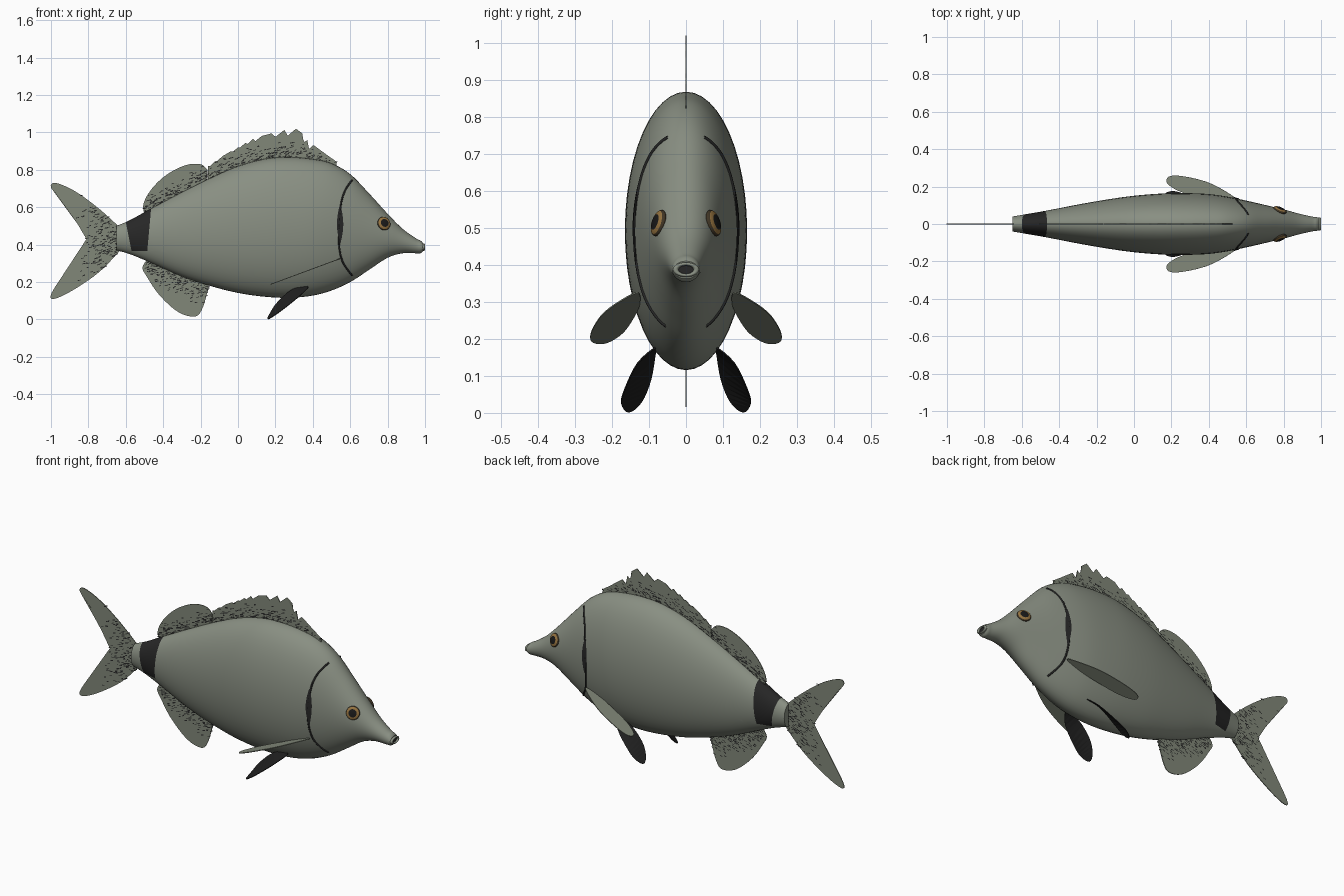
import bpy, bmesh, math, random
from mathutils import Vector

random.seed(4)
if "Cube" in bpy.data.objects:
    bpy.data.objects.remove(bpy.data.objects["Cube"])


def material(name, r, g, b):
    m = bpy.data.materials.new(name)
    m.use_nodes = True
    m.diffuse_color = (r, g, b, 1)
    bsdf = m.node_tree.nodes["Principled BSDF"]
    bsdf.inputs["Base Color"].default_value = (r, g, b, 1)
    bsdf.inputs["Roughness"].default_value = 0.6
    return m


SKIN = material("grey green skin", 0.25, 0.275, 0.225)
FIN = material("grey green fin", 0.22, 0.245, 0.19)
DARK = material("charcoal marking", 0.02, 0.02, 0.02)
PELVIC = material("black fin", 0.013, 0.013, 0.013)
RIM = material("brown eye rim", 0.05, 0.035, 0.018)
GOLD = material("gold iris", 0.30, 0.17, 0.05)
PUPIL = material("black pupil", 0.01, 0.01, 0.01)


def spline(pts, steps=6, closed=False):
    """Catmull-Rom curve through points of any dimension."""
    n, out = len(pts), []
    get = lambda i: pts[i % n] if closed else pts[max(0, min(n - 1, i))]
    for i in range(n if closed else n - 1):
        for k in range(steps):
            t = k / steps
            out.append(tuple(
                b + t / 2 * (c - a + t * (2*a - 5*b + 4*c - d + t * (3*(b - c) + d - a)))
                for a, b, c, d in zip(get(i - 1), get(i), get(i + 1), get(i + 2))))
    return out if closed else out + [tuple(pts[-1])]


def finish(name, bm, mats, smooth=True, angle=40):
    me = bpy.data.meshes.new(name)
    bm.to_mesh(me)
    bm.free()
    ob = bpy.data.objects.new(name, me)
    bpy.context.collection.objects.link(ob)
    for m in mats:
        me.materials.append(m)
    if smooth:
        bpy.ops.object.select_all(action='DESELECT')
        ob.select_set(True)
        bpy.context.view_layer.objects.active = ob
        bpy.ops.object.shade_smooth_by_angle(angle=math.radians(angle))
    return ob


# Body profile: x, top, bottom, half width
PROFILE = spline([
    (-.65, .50, .37, .04), (-.58, .53, .35, .052), (-.47, .59, .305, .071),
    (-.3, .68, .23, .104), (-.15, .755, .18, .130), (0, .82, .142, .151),
    (.15, .86, .121, .163), (.28, .868, .116, .165), (.4, .858, .128, .160),
    (.5, .835, .155, .146), (.6, .777, .2, .125), (.7, .675, .265, .102),
    (.8, .565, .33, .078), (.88, .485, .354, .056), (.95, .435, .354, .040),
    (.975, .422, .354, .037), (.988, .41, .363, .034)], 5)


def section(x):
    """Top, bottom and half width of the body at x."""
    for a, b in zip(PROFILE, PROFILE[1:]):
        if x <= b[0]:
            t = max(0, (x - a[0]) / (b[0] - a[0]))
            return [p + t * (q - p) for p, q in zip(a[1:], b[1:])]
    return PROFILE[-1][1:]


def skin_y(x, z):
    top, bot, half = section(x)
    u = (2 * z - top - bot) / (top - bot)
    return half * math.sqrt(max(0, 1 - u * u))


def skin_normal(x, z, e=0.004):
    dx = (skin_y(x + e, z) - skin_y(x - e, z)) / (2 * e)
    dz = (skin_y(x, z + e) - skin_y(x, z - e)) / (2 * e)
    return Vector((-dx, 1, -dz)).normalized()


# Body: lofted ellipses, with the dark tail saddle cut into the faces
bm = bmesh.new()
SEG = 48
rings = []
for x, top, bot, half in PROFILE:
    c, h = (top + bot) / 2, (top - bot) / 2
    rings.append([bm.verts.new((x, half * math.sin(a), c + h * math.cos(a)))
                  for a in (2 * math.pi * i / SEG for i in range(SEG))])
for a, b in zip(rings, rings[1:]):
    for i in range(SEG):
        j = (i + 1) % SEG
        bm.faces.new((a[i], a[j], b[j], b[i]))
bm.faces.new(rings[0])
bm.faces.new(rings[-1])
bmesh.ops.recalc_face_normals(bm, faces=bm.faces)
SADDLE = [(Vector((-.6, 0, .52)), Vector((1, 0, .2))),
          (Vector((-.465, 0, .59)), Vector((-1, 0, .09))),
          (Vector((0, 0, .365)), Vector((0, 0, 1)))]
for co, no in SADDLE:
    near = [f for f in bm.faces if f.calc_center_median().x < -.4]
    geom = near + list({e for f in near for e in f.edges} | {v for f in near for v in f.verts})
    bmesh.ops.bisect_plane(bm, geom=geom, dist=1e-5, plane_co=co, plane_no=no)
for f in bm.faces:
    if all((f.calc_center_median() - co).dot(no) > 0 for co, no in SADDLE):
        f.material_index = 1
finish("body", bm, [SKIN, DARK])


def fin(name, pts, mat):
    """Thin fin from an outline of 3D points."""
    bm = bmesh.new()
    bm.faces.new([bm.verts.new(p) for p in pts])
    bmesh.ops.triangulate(bm, faces=bm.faces)
    ob = finish(name, bm, [mat], smooth=False)
    mod = ob.modifiers.new("thickness", 'SOLIDIFY')
    mod.thickness, mod.offset = 0.004, 0
    return ob


def inside(x, z, poly):
    hit = False
    for (ax, az), (bx, bz) in zip(poly, poly[1:] + poly[:1]):
        if (az > z) != (bz > z) and x < ax + (z - az) * (bx - ax) / (bz - az):
            hit = not hit
    return hit


def flecks(name, poly, depth, reach, count):
    """Dark flecks on both sides of an upright fin, thinning away from its base."""
    bm = bmesh.new()
    xs, zs = zip(*poly)
    for _ in range(count):
        x, z = random.uniform(min(xs), max(xs)), random.uniform(min(zs), max(zs))
        d = depth(x, z)
        if 0 < d < reach * random.random() and inside(x, z, poly):
            w, h = random.uniform(.004, .009), .002
            for y in (-.003, .003):
                bm.faces.new([bm.verts.new((x + i * w, y, z + j * h + i * .002))
                              for i, j in ((-1, -1), (1, -1), (1, 1), (-1, 1))])
    finish(name, bm, [DARK], smooth=False)


above = lambda x, z: z - section(x)[0]
below = lambda x, z: section(x)[1] - z
behind = lambda x, z: -.645 - x

# Spiny dorsal fin: crest broken into teeth, base sunk into the back
crest = spline([(-.16, .82), (-.08, .875), (0, .92), (.08, .965), (.18, .995),
                (.31, 1.02), (.37, .96), (.44, .905), (.525, .845)], 2)
spiny = []
for (ax, az), (bx, bz) in zip(crest, crest[1:]):
    notch = .012 + .022 * max(0, min(1, ax * 4))
    spiny += [(ax, az), (ax + .3 * (bx - ax), (az + bz) / 2 - notch)]
spiny.append(crest[-1])
spiny += [(x, section(x)[0] - .03) for x in (.53, .4, .3, .2, .1, 0, -.1, -.16)]

soft = spline([(-.5, .56), (-.505, .62), (-.46, .70), (-.38, .775), (-.28, .825),
               (-.2, .83), (-.163, .80)]) + [(-.163, .72), (-.3, .65), (-.45, .57)]
anal = spline([(-.47, .34), (-.51, .28), (-.485, .225), (-.42, .13), (-.32, .04),
               (-.23, .016), (-.19, .06), (-.157, .17)]) + [(-.16, .22), (-.3, .27)]
tail = spline([(-.63, .49), (-.74, .59), (-.87, .685), (-.975, .73), (-1, .705),
               (-.94, .64), (-.855, .535), (-.81, .43), (-.83, .37), (-.9, .285),
               (-.995, .145), (-.985, .11), (-.885, .155), (-.74, .255), (-.63, .37)], 4)
for name, poly, depth, reach, count in (
        ("spiny_dorsal_fin", spiny, above, .09, 1500),
        ("soft_dorsal_fin", soft, above, .09, 900),
        ("anal_fin", anal, below, .12, 900),
        ("tail_fin", tail, behind, .22, 1500)):
    fin(name, [(x, 0, z) for x, z in poly], FIN)
    flecks(name + "_flecks", poly, depth, reach, count)

# Paired parts
pectoral = spline([(.545, .13), (.48, .18), (.38, .228), (.25, .257), (.185, .252),
                   (.18, .215), (.25, .172), (.36, .142), (.46, .125)], 5, True)
pelvic = spline([(.375, .08, .178), (.34, .13, .135), (.255, .165, .065), (.2, .175, .025),
                 (.16, .155, .002), (.17, .12, .03), (.21, .095, .09), (.29, .083, .16)], 4, True)
gill = spline([(.61, .745), (.573, .69), (.55, .61), (.538, .45), (.555, .32), (.61, .235)], 8)

for side, s in (("left", 1), ("right", -1)):
    fin("pectoral_fin_" + side, [(x, s * y, .325 - .37 * (.545 - x)) for x, y in pectoral], FIN)
    fin("pelvic_fin_" + side, [(x, s * y, max(z, .002)) for x, y, z in pelvic], PELVIC)

    # Gill slit: thin bead following the skin
    cu = bpy.data.curves.new("gill_slit_" + side, 'CURVE')
    cu.dimensions, cu.bevel_depth, cu.bevel_resolution = '3D', 0.005, 1
    sp = cu.splines.new('POLY')
    sp.points.add(len(gill) - 1)
    for p, (x, z) in zip(sp.points, gill):
        p.co = (x, s * skin_y(x, z), z, 1)
    cu.materials.append(DARK)
    bpy.context.collection.objects.link(bpy.data.objects.new(cu.name, cu))

    # Gill blotch: dark lens plate just over the skin
    bm = bmesh.new()
    rows = []
    for k in range(13):
        z, w = .41 + .2 * k / 12, .003 + .014 * math.sin(math.pi * k / 12)
        rows.append([bm.verts.new((x, s * (skin_y(x, z) + .004), z))
                     for x in (.546 - w, .546, .546 + w)])
    for a, b in zip(rows, rows[1:]):
        for i in (0, 1):
            bm.faces.new((a[i], a[i + 1], b[i + 1], b[i])[::-s])
    finish("gill_blotch_" + side, bm, [DARK])

    # Eye: flattened dome, coloured in rings
    bm = bmesh.new()
    bmesh.ops.create_uvsphere(bm, u_segments=24, v_segments=20, radius=1)
    for f in bm.faces:
        c = f.calc_center_median()
        r = math.hypot(c.x, c.y)
        f.material_index = 2 if r < .55 else 1 if r < .87 else 0
    eye = finish("eye_" + side, bm, [RIM, GOLD, PUPIL])
    n = skin_normal(.78, .513)
    eye.location = (.78, s * skin_y(.78, .513), .513)
    eye.rotation_euler = Vector((n.x, s * n.y, n.z)).to_track_quat('Z', 'Y').to_euler()
    eye.scale = (.037, .037, .014)

# Mouth: oval lips round a dark opening
bpy.ops.mesh.primitive_torus_add(major_radius=.028, minor_radius=.008, major_segments=32,
                                 minor_segments=10, location=(.992, 0, .387),
                                 rotation=(0, math.pi / 2, 0))
lips = bpy.context.object
lips.name = "lips"
lips.scale = (.55, 1, 1)
lips.data.materials.append(SKIN)
bpy.ops.object.shade_smooth_by_angle(angle=math.radians(60))
bm = bmesh.new()
bmesh.ops.create_circle(bm, cap_ends=True, segments=32, radius=.027)
mouth = finish("mouth_opening", bm, [DARK], smooth=False)
mouth.location, mouth.rotation_euler = (.991, 0, .387), (0, math.pi / 2, 0)
mouth.scale = (.55, 1, 1)
